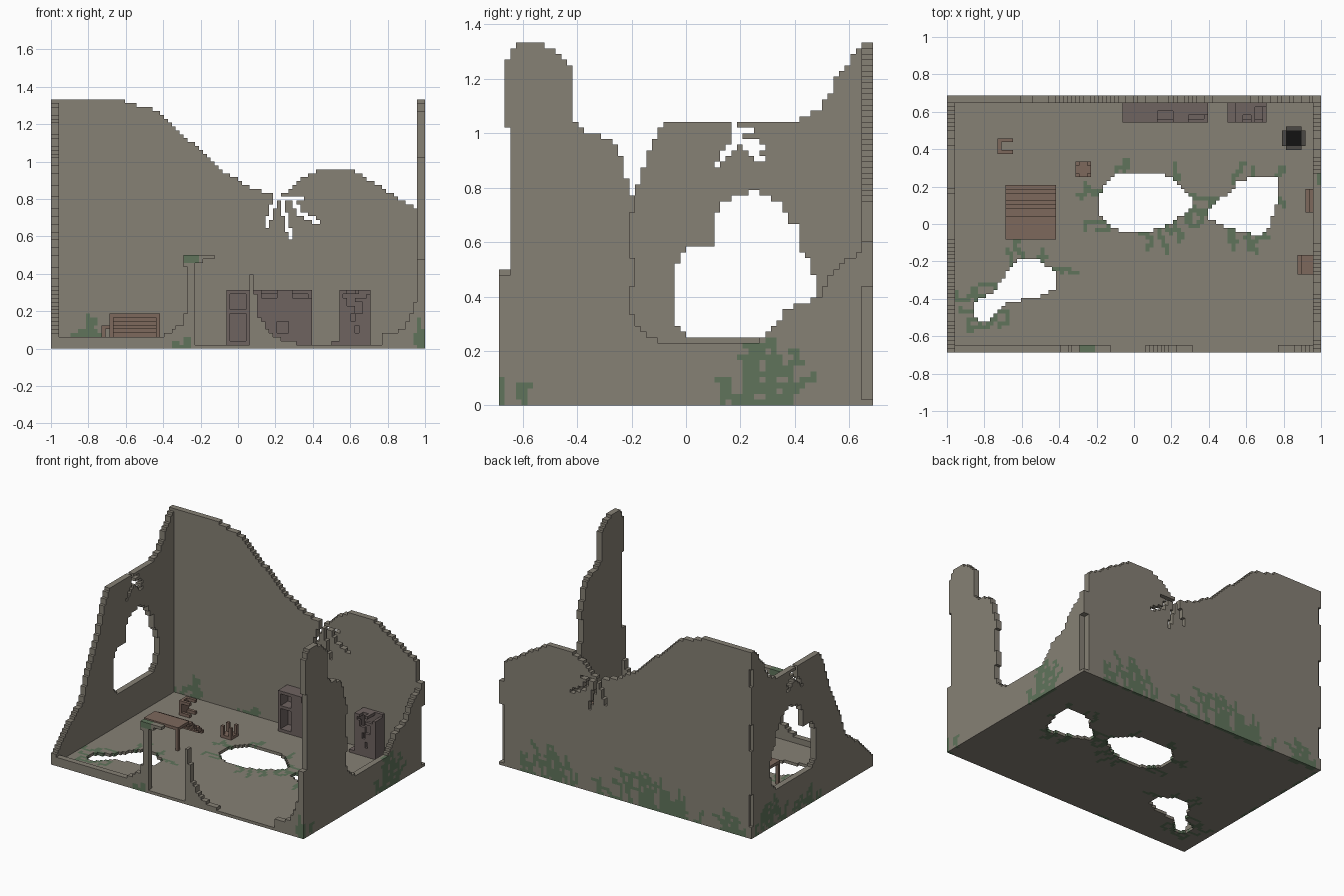
import bpy, bmesh, random
from math import floor as fl, hypot

if "Cube" in bpy.data.objects:
    bpy.data.objects.remove(bpy.data.objects["Cube"])

random.seed(7)
V = 2 / 96                      # voxel size
NX, NY, NZ = 96, 66, 64
ORG = (-1.0, -NY * V / 2, 0.0)
COL = [("stone", (.24, .218, .178)), ("moss", (.115, .175, .105)), ("wood", (.205, .138, .107)),
       ("dark_wood", (.156, .125, .118)), ("ash", (.006, .006, .006)), ("soot", (.07, .066, .058))]
MATS = []
for n, c in COL:
    m = bpy.data.materials.new(n)
    m.diffuse_color = (*c, 1)
    m.use_nodes = True
    m.node_tree.nodes["Principled BSDF"].inputs["Base Color"].default_value = m.diffuse_color
    MATS.append(m)
STONE, MOSS, WOOD, DARK, ASH, SOOT = range(6)
shell = {}                      # every floor and wall voxel -> material
DIRS = {(1, 0, 0): ((1, 0, 0), (1, 1, 0), (1, 1, 1), (1, 0, 1)), (-1, 0, 0): ((0, 0, 0), (0, 0, 1), (0, 1, 1), (0, 1, 0)),
        (0, 1, 0): ((0, 1, 0), (0, 1, 1), (1, 1, 1), (1, 1, 0)), (0, -1, 0): ((0, 0, 0), (1, 0, 0), (1, 0, 1), (0, 0, 1)),
        (0, 0, 1): ((0, 0, 1), (1, 0, 1), (1, 1, 1), (0, 1, 1)), (0, 0, -1): ((0, 0, 0), (0, 1, 0), (1, 1, 0), (1, 0, 0))}


def build(name, cells, solid, mat=None):
    """Skin a voxel set with its exposed faces only."""
    bm, verts, used = bmesh.new(), {}, []
    for c in cells:
        for d, quad in DIRS.items():
            if (c[0] + d[0], c[1] + d[1], c[2] + d[2]) in solid:
                continue
            vs = []
            for q in quad:
                p = (c[0] + q[0], c[1] + q[1], c[2] + q[2])
                if p not in verts:
                    verts[p] = bm.verts.new([o + V * t for o, t in zip(ORG, p)])
                vs.append(verts[p])
            m = shell[c] if mat is None else mat
            if m not in used:
                used.append(m)
            bm.faces.new(vs).material_index = used.index(m)
    me = bpy.data.meshes.new(name)
    bm.to_mesh(me)
    bm.free()
    for m in used:
        me.materials.append(MATS[m])
    bpy.context.collection.objects.link(bpy.data.objects.new(name, me))


def inside(p, poly):
    r = False
    for (ax, ay), (bx, by) in zip(poly, poly[1:] + poly[:1]):
        if (ay > p[1]) != (by > p[1]) and p[0] < (bx - ax) * (p[1] - ay) / (by - ay) + ax:
            r = not r
    return r


def panel(axes, layers, outline, holes=(), cracks=()):
    """Rasterise a 2D outline with holes and cracks onto voxel layers."""
    a, b = axes
    dim, cut, cells = (NX, NY, NZ), set(), set()
    idx = lambda p: (fl((p[0] - ORG[a]) / V), fl((p[1] - ORG[b]) / V))
    for line in cracks:
        for p, q in zip(line, line[1:]):
            for s in range(30):
                cut.add(idx([p[t] + (q[t] - p[t]) * s / 29 for t in (0, 1)]))
    for u in range(dim[a]):
        for w in range(dim[b]):
            p = (ORG[a] + (u + .5) * V, ORG[b] + (w + .5) * V)
            if (u, w) in cut or not inside(p, outline) or any(inside(p, h) for h in holes):
                continue
            for l in layers:
                c = [l, l, l]
                c[a], c[b] = u, w
                c = tuple(c)
                if c not in shell:
                    shell[c] = STONE
                    cells.add(c)
    return cells


# Floor with three collapsed holes
H1 = [(-.18, .05), (-.19, .14), (-.14, .23), (-.08, .27), (.12, .28), (.2, .25), (.3, .16), (.31, .1),
      (.26, .05), (.2, 0), (.13, -.03), (-.08, -.04), (-.13, 0)]
H2 = [(.39, .04), (.41, .1), (.5, .16), (.56, .23), (.64, .25), (.76, .26), (.77, .2), (.76, .1),
      (.73, 0), (.69, -.06), (.6, -.05), (.5, -.02)]
H3 = [(-.86, -.45), (-.84, -.4), (-.75, -.37), (-.7, -.29), (-.65, -.22), (-.6, -.18), (-.5, -.2), (-.42, -.25),
      (-.42, -.34), (-.5, -.39), (-.68, -.42), (-.75, -.5), (-.8, -.52), (-.85, -.5)]
parts = {"floor": panel((0, 1), [0], [(-2, -2), (2, -2), (2, 2), (-2, 2)], [H1, H2, H3])}

# Back wall
parts["back_wall"] = panel((0, 2), [64, 65], [
    (-1, 0), (-1, 1.34), (-.65, 1.34), (-.56, 1.31), (-.42, 1.27), (-.3, 1.15), (-.2, 1.06), (-.08, .95), (0, .9),
    (.1, .85), (.2, .82), (.26, .84), (.33, .9), (.43, .96), (.6, .96), (.75, .875), (.85, .81), (.95, .75),
    (.96, .6), (1, .6), (1, 0)],
    cracks=[[(.21, .83), (.17, .72), (.16, .66)], [(.22, .82), (.25, .72), (.28, .6)],
            [(.23, .8), (.34, .81)], [(.3, .8), (.33, .72), (.42, .68)]])

# Broken front wall: low left run, door post with lintel stub, right stump, corner
parts["front_wall_left"] = panel((0, 2), [0, 1], [
    (-1, 0), (-1, .06), (-.42, .06), (-.36, .09), (-.3, .13), (-.27, .23), (-.27, .44), (-.295, .45), (-.295, .5),
    (-.13, .5), (-.13, .482), (-.19, .48), (-.19, .46), (-.23, .45), (-.23, 0)])
parts["front_wall_stump"] = panel((0, 2), [0, 1], [
    (.06, 0), (.06, .4), (.085, .4), (.085, .3), (.105, .27), (.11, .18), (.15, .11), (.2, .06), (.3, .035), (.36, 0)])
parts["front_wall_corner"] = panel((0, 2), [0, 1], [
    (.75, 0), (.78, .08), (.88, .1), (.92, .16), (.95, .25), (.955, .48), (1, .48), (1, 0)])

# Left wall with window-like hole
parts["left_wall"] = panel((1, 2), [0, 1], [
    (-.69, 0), (-.69, .06), (-.64, .13), (-.55, .21), (-.38, .34), (-.32, .5), (-.24, .66), (-.19, .76), (-.15, .9),
    (-.12, .98), (-.07, 1.04), (.4, 1.04), (.48, 1.08), (.53, 1.15), (.56, 1.22), (.62, 1.29), (.65, 1.34), (.65, 0)],
    [[(-.04, .31), (-.04, .5), (0, .58), (.1, .58), (.1, .7), (.14, .75), (.26, .79), (.36, .74), (.37, .68),
      (.41, .66), (.41, .6), (.46, .51), (.48, .42), (.46, .31), (.4, .25), (.02, .25)]],
    [[(.18, 1.05), (.17, .95), (.12, .89)], [(.19, 1.0), (.23, 1.02)], [(.2, .98), (.24, .93), (.28, .91)],
     [(.24, .97), (.29, .95)]])

# Right wall: tall front spike and a large breach
parts["right_wall"] = panel((1, 2), [94, 95], [
    (-.65, 0), (-.65, .85), (-.645, 1), (-.66, 1.02), (-.66, 1.25), (-.64, 1.31), (-.61, 1.34), (-.53, 1.34),
    (-.5, 1.31), (-.46, 1.29), (-.42, 1.24), (-.415, 1.06), (-.36, 1.0), (-.27, .98), (-.23, .89), (-.21, .8),
    (-.19, .75), (-.21, .64), (-.19, .47), (-.21, .4), (-.19, .29), (-.13, .25), (-.07, .23), (.27, .23), (.32, .28),
    (.36, .34), (.4, .375), (.48, .39), (.55, .5), (.6, .54), (.65, .58), (.65, 0)])

# Chipped corners at the back
for c in [c for c in shell if c[1] > 63 and c[2] > 0]:
    z = c[2] * V
    if (c[0] > 93 and z < .43) or (c[0] == 0 and c[1] == 65 and (.08 < z < .3 or .62 < z < .8 or 1.08 < z < 1.2)):
        del shell[c]
        for s in parts.values():
            s.discard(c)


# Moss: random creepers over the shell's surface voxels
def creep(c, a, b, n, sgn=1, drift=0.0):
    c = list(c)
    for _ in range(n):
        if tuple(c) in shell:
            shell[tuple(c)] = MOSS
        if random.random() < .5:
            c[b] += sgn
        else:
            c[a] += 1 if random.random() < .5 + drift else -1


def wall_moss(axis, layer, u0, u1, height):
    off = ORG[axis]
    for _ in range(int((u1 - u0) / V * .75) + 1):
        u = fl((random.uniform(u0, u1) - off) / V)
        c = [layer, layer, 0]
        c[axis] = u
        mid = 1 - abs(2 * (u * V + off - u0) / (u1 - u0) - 1) * .6
        creep(c, axis, 2, int(height / V * 2 * mid), 1, .15)


for args in [(0, 65, .4, .82, .22), (0, 65, -.55, .2, .22), (0, 65, -.95, -.75, .15), (0, 64, -.95, -.76, .17),
             (0, 64, -.45, -.28, .07), (0, 0, -.36, -.25, .08), (0, 0, .94, 1, .12), (1, 95, .1, .42, .22),
             (1, 95, -.68, -.58, .08), (1, 0, .3, .62, .2), (1, 0, -.1, .2, .1)]:
    wall_moss(*args)
for c in shell:                 # mossy lintel
    if c[1] < 2 and c[2] > 21 and 33 <= c[0] < 38:
        shell[c] = MOSS
for hole, n in ((H1, 18), (H2, 15), (H3, 15)):
    cx, cy = (sum(p[t] for p in hole) / len(hole) for t in (0, 1))
    for s in range(n):
        i = random.randrange(len(hole))
        p, q, t = hole[i], hole[i - 1], random.random()
        x, y = p[0] + (q[0] - p[0]) * t, p[1] + (q[1] - p[1]) * t
        c = (fl((x - ORG[0]) / V), fl((y - ORG[1]) / V), 0)
        if abs(x - cx) > abs(y - cy) * 1.5:
            creep(c, 1, 0, random.randint(5, 11), 1 if x > cx else -1)
        else:
            creep(c, 0, 1, random.randint(5, 11), 1 if y > cy else -1)

for name, cells in parts.items():
    build(name, cells, shell)


# Furniture from snapped voxel boxes (x0, x1, y0, y1, z0, z1)
def box(*b):
    r = [range(round((b[2 * t] - ORG[t]) / V), round((b[2 * t + 1] - ORG[t]) / V)) for t in range(3)]
    return {(i, j, k) for i in r[0] for j in r[1] for k in r[2]}


def piece(name, mat, boxes, bites=()):
    cells = set().union(*(box(*b) for b in boxes)) - set().union(*(box(*b) for b in bites))
    build(name, cells, cells, mat)


F = V                           # floor level
# Collapsed table: flat front, boards stepping down to the back
steps = [(-.69, -.42, .02 + i * .0271, .02 + (i + 1) * .0271 + .002, .17 - i * V, .19 - i * V) for i in range(7)]
piece("broken_table", WOOD, [(-.69, -.42, -.08, .021, .17, .19)] + steps +
      [(x, x + .025, -.08, -.055, F, .18) for x in (-.69, -.445)])
# Toppled stool and upturned stool
piece("toppled_stool", WOOD, [(-.735, -.7, .38, .46, F, .125)] +
      [(-.7, -.655, y, y + .02, z, z + .02) for y in (.38, .44) for z in (F, .105)])
legs = [(x, x + .02, y, y + .02, F, .105) for x in (-.315, -.255) for y in (.255, .315)]
piece("upturned_stool", WOOD, [(-.315, -.235, .255, .335, F, .042)] + legs)
# Bookcase and broken cabinet on the back wall
piece("bookcase", DARK, [
    (-.06, .39, .625, .645, F, .31), (-.06, -.04, .55, .645, F, .31), (.37, .39, .55, .645, F, .31),
    (.04, .06, .55, .645, F, .31), (-.06, .39, .55, .645, F, .042), (-.06, .39, .55, .645, .29, .31),
    (-.06, .06, .55, .645, .19, .21), (.06, .39, .55, .57, F, .31)],
    [(.13, .21, .54, .6, .27, .32), (.3, .4, .54, .58, .27, .32), (.21, .27, .54, .58, .08, .146)])
piece("broken_cabinet", DARK, [
    (.54, .71, .625, .645, F, .31), (.54, .56, .55, .645, F, .31), (.69, .71, .55, .645, F, .29),
    (.5, .71, .55, .645, F, .042), (.54, .64, .55, .645, .29, .31), (.56, .69, .55, .57, F, .27)],
    [(.58, .63, .54, .58, .23, .32), (.6, .62, .54, .58, .15, .19), (.63, .67, .54, .58, .19, .25),
     (.62, .65, .54, .58, .08, .13)])
# Leaning plank and crate by the right wall
piece("leaning_plank", WOOD, [(.915, .94, .07, .19, F, .1), (.935, .96, .07, .19, F, .19)])
piece("small_crate", WOOD, [(.875, .96, -.265, -.165, F, .06), (.895, .96, -.265, -.165, F, .1)])
# Burnt-out fire
disc = [(i, j, 1) for i in range(NX) for j in range(NY)]
rad = {c: hypot(c[0] + .5 - 89, c[1] + .5 - 55) for c in disc}
ash = {c for c in disc if rad[c] < 2.2}
rim = {c for c in disc if 2.2 <= rad[c] < 3.1}
build("fire_ash", ash, ash | rim, ASH)
build("fire_rim", rim, ash | rim, SOOT)
